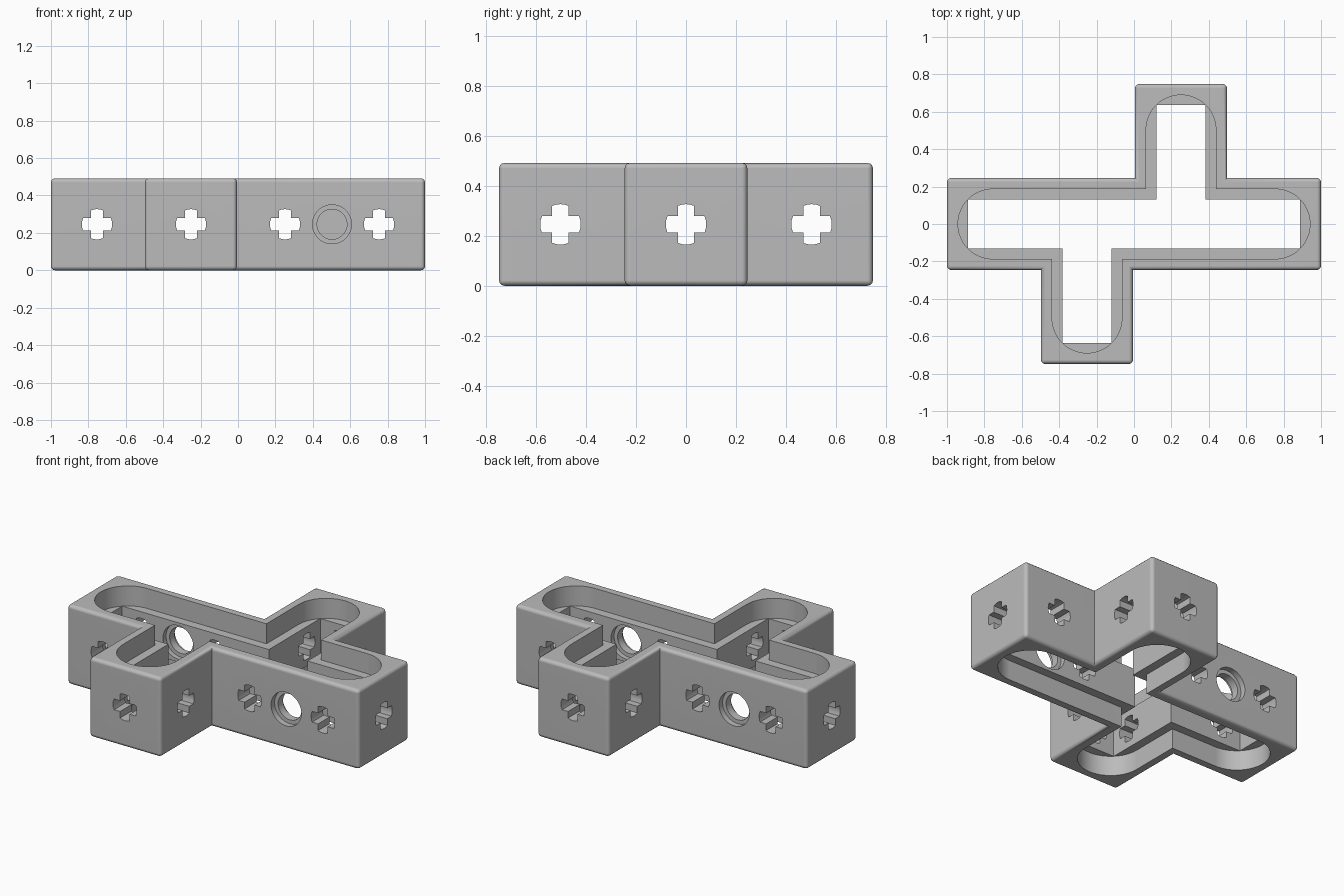
import bpy, bmesh
from math import radians, cos, sin, pi, sqrt
from mathutils import Matrix, Vector

if "Cube" in bpy.data.objects:
    bpy.data.objects.remove(bpy.data.objects["Cube"], do_unlink=True)

PITCH = 0.5027            # spacing of the square cells
HALF = 0.246              # half width of one cell
TOP = 2 * HALF
RECESS = 0.187            # radius of the rounded recess
CHANNEL = RECESS / sqrt(2)
LEDGE = 0.124             # recess depth
ARM = PITCH / 2           # x offset of the side arms

grey = bpy.data.materials.new("light grey")
grey.use_nodes = True
grey.diffuse_color = (0.5, 0.5, 0.5, 1)
grey.node_tree.nodes["Principled BSDF"].inputs["Base Color"].default_value = (0.5, 0.5, 0.5, 1)


def outline(h, rounded=False):
    """Zigzag cross outline at distance h from the cell centre lines."""
    ends = [((1.5 * PITCH, 0), 0, (ARM + h, h)),
            ((ARM, PITCH), 90, (ARM - h, h)),
            ((-1.5 * PITCH, 0), 180, (-ARM - h, -h)),
            ((-ARM, -PITCH), 270, (-ARM + h, -h))]
    angles = [-90 + 7.5 * i for i in range(25)] if rounded else [-45, 45]
    r = h if rounded else h * sqrt(2)
    points = []
    for (cx, cy), turn, inner_corner in ends:
        for a in angles:
            t = radians(a + turn)
            points.append((cx + r * cos(t), cy + r * sin(t)))
        points.append(inner_corner)
    return points


def prism(name, points, low, high, matrix=Matrix(), bevel=0):
    bm = bmesh.new()
    face = bm.faces.new([bm.verts.new((x, y, low)) for x, y in points])
    new = bmesh.ops.extrude_face_region(bm, geom=[face])["geom"]
    verts = [v for v in new if isinstance(v, bmesh.types.BMVert)]
    bmesh.ops.translate(bm, verts=verts, vec=(0, 0, high - low))
    bmesh.ops.recalc_face_normals(bm, faces=bm.faces)
    if bevel:
        convex = [e for e in bm.edges if e.calc_face_angle_signed() > 0.1]
        bmesh.ops.bevel(bm, geom=convex, offset=bevel, segments=3,
                        profile=0.5, affect='EDGES')
    bm.transform(matrix)
    mesh = bpy.data.meshes.new(name)
    bm.to_mesh(mesh)
    bm.free()
    mesh.materials.append(grey)
    obj = bpy.data.objects.new(name, mesh)
    bpy.context.collection.objects.link(obj)
    return obj


def circle(r, n=48):
    return [(r * cos(2 * pi * i / n), r * sin(2 * pi * i / n)) for i in range(n)]


def axle_cross(r=0.081, w=0.033):
    """Plus shape whose four tips follow a circle."""
    s = sqrt(r * r - w * w)
    quarter = [(s, -w), (r * 0.98, -w / 2), (r, 0), (r * 0.98, w / 2), (s, w), (w, w)]
    points = []
    for k in range(4):
        turn = Matrix.Rotation(k * pi / 2, 2)
        points += [tuple(turn @ Vector(p)) for p in quarter]
    return points


def cut(body, cutter):
    cutter.hide_render = True
    mod = body.modifiers.new("cut", 'BOOLEAN')
    mod.operation = 'DIFFERENCE'
    mod.solver = 'EXACT'
    mod.object = cutter
    bpy.ops.object.select_all(action='DESELECT')
    bpy.context.view_layer.objects.active = body
    body.select_set(True)
    bpy.ops.object.modifier_apply(modifier=mod.name)
    bpy.data.objects.remove(cutter, do_unlink=True)


# Solid frame with softened outer edges
frame = prism("connector_frame", outline(HALF), 0, TOP, bevel=0.022)

# Straight channel and the rounded recesses above and below it
cut(frame, prism("channel", outline(CHANNEL), -0.1, TOP + 0.1))
cut(frame, prism("top_recess", outline(RECESS, True), TOP - LEDGE, TOP + 0.1))
cut(frame, prism("bottom_recess", outline(RECESS, True), -0.1, LEDGE))

# Axle holes through facing walls of every cell
along_y = Matrix.Rotation(pi / 2, 4, 'X')
along_x = Matrix.Rotation(pi / 2, 4, 'Y')
for i in (-1.5, -0.5, 0.5, 1.5):
    place = Matrix.Translation((i * PITCH, 0, HALF)) @ along_y
    cut(frame, prism("axle_hole", axle_cross(), -1.2, 1.2, place))
for i in (-1, 0, 1):
    place = Matrix.Translation((0, i * PITCH, HALF)) @ along_x
    cut(frame, prism("axle_hole", axle_cross(), -1.2, 1.2, place))

# Round pin holes with counterbores, one in the front and one in the back wall
for side in (1, -1):
    place = (Matrix.Rotation(0 if side == 1 else pi, 4, 'Z')
             @ Matrix.Translation((PITCH, 0, HALF)) @ along_y)
    for r, low, high in ((0.08, 0.08, 0.3),
                         (0.104, HALF - 0.035, 0.3),
                         (0.104, 0.08, CHANNEL + 0.03)):
        cut(frame, prism("pin_hole", circle(r), low, high, place))

# Smooth curves, crisp corners
bpy.ops.object.select_all(action='DESELECT')
frame.select_set(True)
bpy.context.view_layer.objects.active = frame
bpy.ops.object.shade_smooth_by_angle(angle=radians(35))
weighted = frame.modifiers.new("weighted_normals", 'WEIGHTED_NORMAL')
weighted.keep_sharp = True
